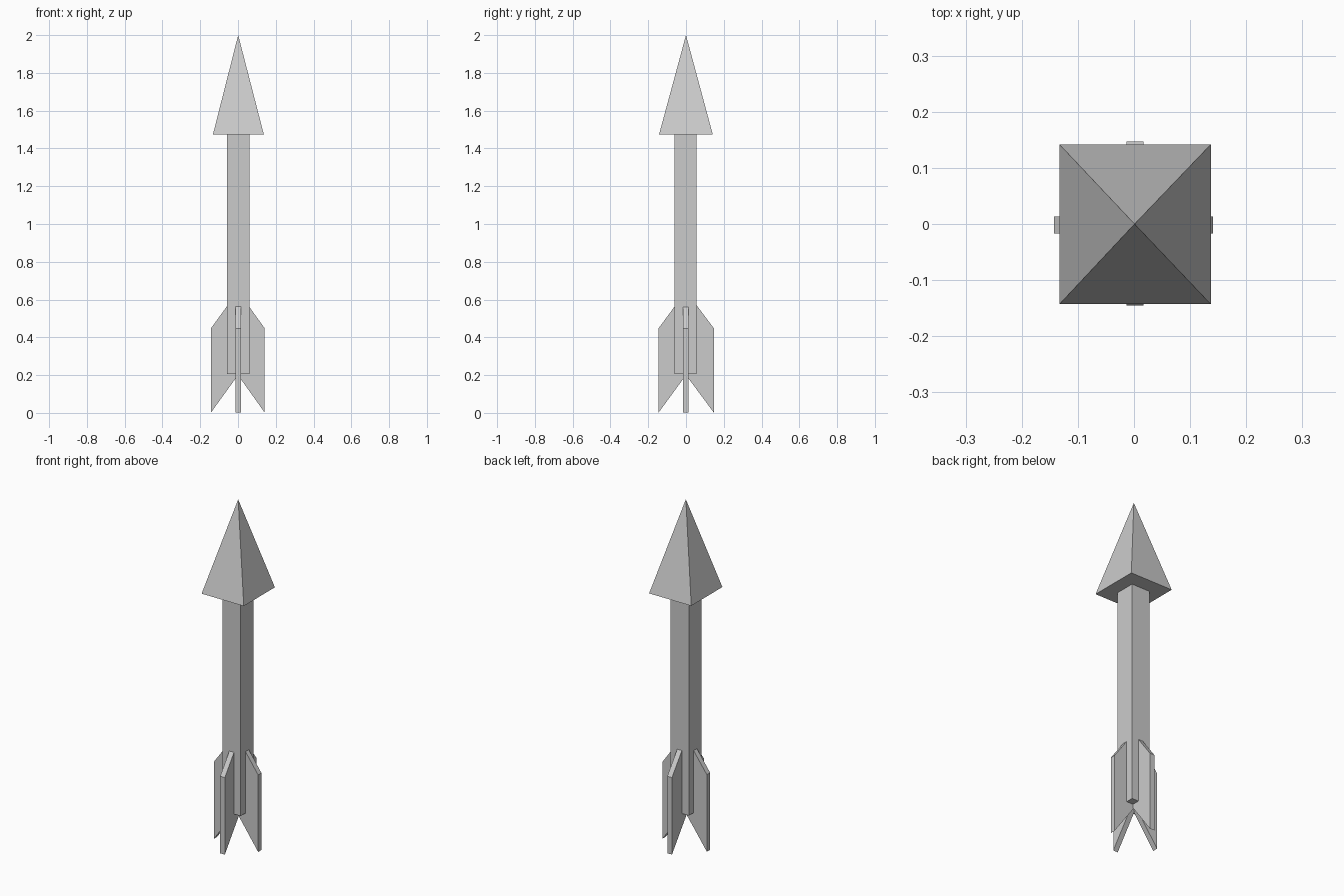
import bpy
from math import radians
from mathutils import Matrix

if "Cube" in bpy.data.objects:
    bpy.data.objects.remove(bpy.data.objects["Cube"])


def mesh_object(name, verts, faces):
    mesh = bpy.data.meshes.new(name)
    mesh.from_pydata(verts, [], faces)
    mesh.update()
    obj = bpy.data.objects.new(name, mesh)
    bpy.context.collection.objects.link(obj)
    return obj


def prism(name, profile, y0, y1):
    """Extrude an anticlockwise xz profile from y0 to y1."""
    n = len(profile)
    verts = [(x, y, z) for y in (y0, y1) for x, z in profile]
    faces = [tuple(range(n)), tuple(range(2 * n - 1, n - 1, -1))]
    faces += [(i, i + n, (i + 1) % n + n, (i + 1) % n) for i in range(n)]
    return mesh_object(name, verts, faces)


# square shaft
prism("shaft", [(-0.058, 0.205), (0.06, 0.205), (0.06, 1.473), (-0.058, 1.473)], -0.061, 0.056)

# pyramid arrowhead
base = [(-0.133, -0.143, 1.473), (0.137, -0.143, 1.473),
        (0.137, 0.142, 1.473), (-0.133, 0.142, 1.473)]
mesh_object("arrowhead", base + [(0.001, 0, 2)],
            [(3, 2, 1, 0)] + [(i, (i + 1) % 4, 4) for i in range(4)])

# four slanted fins: name, angle, reach, sideways offset of the blade
for name, angle, reach, offset in (("right_fin", 0, 0.141, -0.002),
                                   ("back_fin", 90, 0.147, -0.002),
                                   ("left_fin", 180, 0.143, 0.002),
                                   ("front_fin", 270, 0.145, 0.002)):
    profile = [(0, 0.2), (reach, 0.002), (reach, 0.448), (0, 0.645)]
    fin = prism(name, profile, offset - 0.015, offset + 0.015)
    fin.data.transform(Matrix.Rotation(radians(angle), 4, "Z"))
